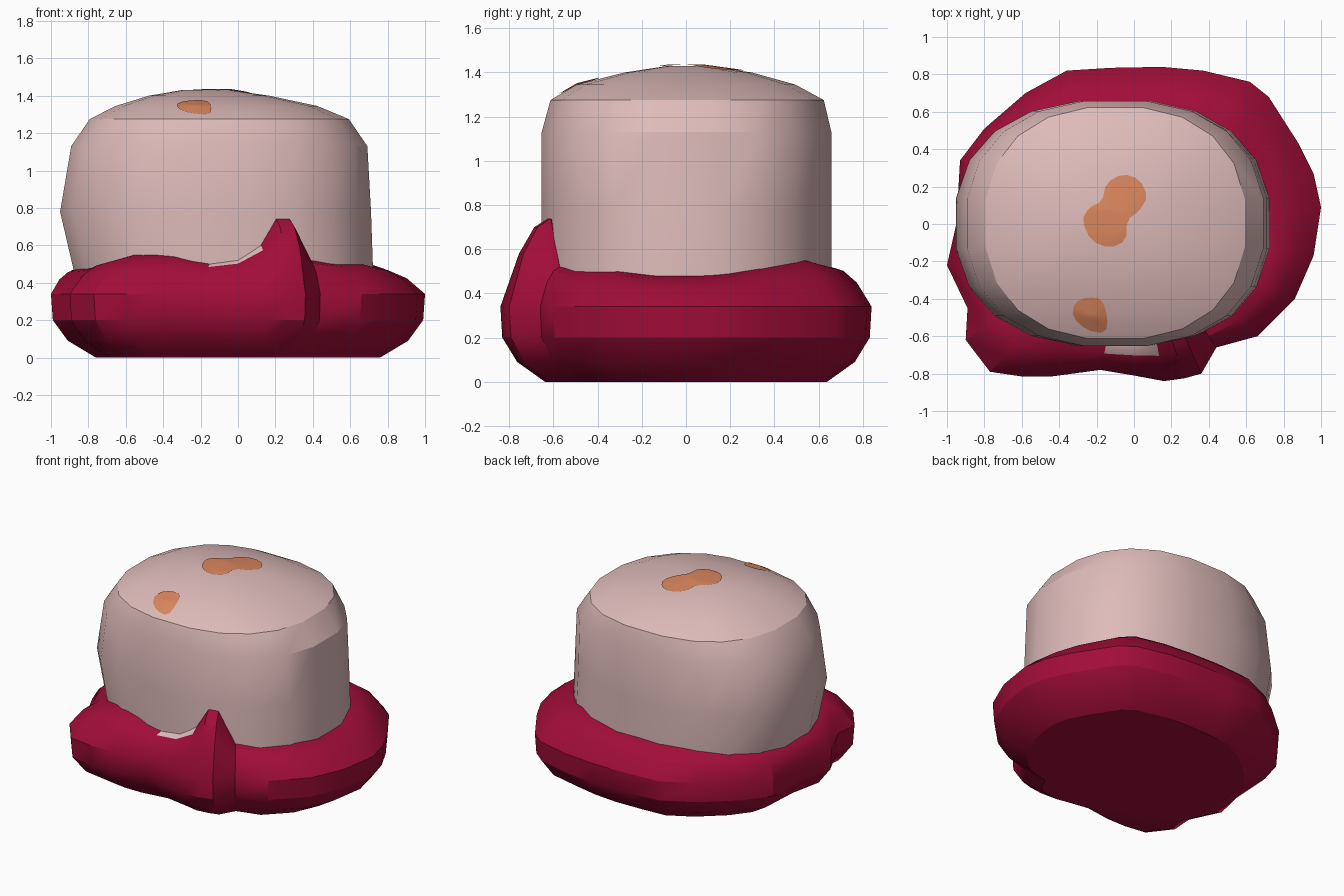
import bpy, bmesh, math
from mathutils import Vector
from mathutils.bvhtree import BVHTree

if "Cube" in bpy.data.objects:
    bpy.data.objects.remove(bpy.data.objects["Cube"])


def material(name, rgb):
    m = bpy.data.materials.new(name)
    m.diffuse_color = (*rgb, 1)
    m.use_nodes = True
    m.node_tree.nodes["Principled BSDF"].inputs["Base Color"].default_value = m.diffuse_color
    return m


PINK = material("pale pink", (0.73, 0.50, 0.49))
RED = material("crimson", (0.36, 0.004, 0.040))
ORANGE = material("soft orange", (0.70, 0.24, 0.11))


def loft(name, rings, mats, angle):
    """Skin closed rings of points; cap both ends."""
    bm = bmesh.new()
    rows = [[bm.verts.new(p) for p in r] for r in rings]
    n = len(rows[0])
    for a, b in zip(rows, rows[1:]):
        for i in range(n):
            j = (i + 1) % n
            bm.faces.new((a[i], a[j], b[j], b[i]))
    bm.faces.new(rows[0][::-1])
    bm.faces.new(rows[-1])
    return finish(name, bm, mats, angle)


def finish(name, bm, mats, angle):
    bmesh.ops.recalc_face_normals(bm, faces=bm.faces)
    me = bpy.data.meshes.new(name)
    bm.to_mesh(me)
    bm.free()
    for m in mats:
        me.materials.append(m)
    ob = bpy.data.objects.new(name, me)
    bpy.context.collection.objects.link(ob)
    bpy.context.view_layer.objects.active = ob
    ob.select_set(True)
    bpy.ops.object.shade_smooth_by_angle(angle=math.radians(angle))
    ob.select_set(False)
    return ob


# crown: rounded-box rings given as z, left, right, front, back
def crown_ring(z, x0, x1, y0, y1, n=20, e=2 / 2.35):
    pts = []
    for i in range(n):
        t = 2 * math.pi * (i + 0.5) / n
        c, s = math.cos(t), math.sin(t)
        x = (x0 + x1) / 2 + (x1 - x0) / 2 * math.copysign(abs(c) ** e, c)
        y = (y0 + y1) / 2 + (y1 - y0) / 2 * math.copysign(abs(s) ** e, s)
        pts.append(Vector((x, y, z)))
    return pts


crown_profile = [
    (0.20, -0.84, 0.73, -0.65, 0.66), (0.48, -0.89, 0.73, -0.66, 0.665),
    (0.78, -0.96, 0.72, -0.66, 0.665), (1.13, -0.90, 0.70, -0.66, 0.665),
    (1.275, -0.80, 0.60, -0.62, 0.63), (1.345, -0.66, 0.43, -0.50, 0.50),
    (1.40, -0.48, 0.17, -0.28, 0.30), (1.43, -0.30, -0.04, -0.08, 0.08)]
crown = loft("crown", [crown_ring(*p) for p in crown_profile], [PINK], 28)

# brim: uneven outline seen from above, with the height where it meets the crown
outline = [
    (1.0, 0.09, .48), (0.96, 0.27, .49), (0.88, 0.43, .51), (0.72, 0.68, .54),
    (0.62, 0.76, .55), (0.37, 0.82, .53), (0.15, 0.84, .52), (-0.12, 0.835, .52),
    (-0.36, 0.82, .52), (-0.58, 0.70, .52), (-0.80, 0.51, .50), (-0.93, 0.34, .48),
    (-0.95, 0.0, .47), (-1.0, -0.22, .47), (-0.89, -0.45, .48), (-0.90, -0.62, .51),
    (-0.77, -0.79, .55), (-0.60, -0.815, .55), (-0.44, -0.815, .54),
    (-0.18, -0.78, .50), (0.0, -0.81, .52), (0.16, -0.84, .60), (0.27, -0.825, .74),
    (0.36, -0.80, .74), (0.44, -0.66, .52), (0.66, -0.60, .50), (0.86, -0.40, .50),
    (0.96, -0.17, .48)]


def crown_edge(x, y):
    """Point of the crown wall straight inward from an outline point."""
    for k in range(100, 40, -1):
        px, py = x * k / 100, y * k / 100
        if (abs(px + 0.08) / 0.81) ** 2.35 + (abs(py) / 0.66) ** 2.35 <= 1:
            break
    return px, py


rings = [[] for _ in range(8)]
for x, y, h in outline:
    cx, cy = crown_edge(x, y)
    for ring, (s, z) in zip(rings, ((0.76, 0.005), (0.91, 0.09), (0.99, 0.2), (1.0, 0.34))):
        ring.append((x * s, y * s, z))
    for ring, t, f in zip(rings[4:], (0.35, 0.7, 1.02, 1.2), (0.6, 0.9, 1.0, 0.9)):
        ring.append((x + (cx - x) * t, y + (cy - y) * t, 0.34 + (h - 0.34) * f))
brim = loft("rolled_brim", rings, [RED, PINK], 28)

# small pink patch where the crown colour spills over the front of the brim
for f in brim.data.polygons:
    c = f.center
    if -0.10 < c.x < 0.13 and -0.73 < c.y < -0.55 and c.z > 0.48:
        f.material_index = 1

# settle the lowest ring on the ground
low = min(v.co.z for v in brim.data.vertices)
for v in brim.data.vertices:
    if v.co.z < low + 0.001:
        v.co.z = 0

# orange spots: thin patches draped over the crown top
tree = BVHTree.FromPolygons([v.co for v in crown.data.vertices],
                            [p.vertices[:] for p in crown.data.polygons])


def drape(x, y):
    hit = tree.ray_cast(Vector((x, y, 3)), Vector((0, 0, -1)))
    return hit[0] + Vector((0, 0, 0.006))


def spot(name, pts, steps=5):
    n = len(pts)
    # soften the outline by one round of corner cutting
    smooth = []
    for i in range(n):
        a, b = Vector(pts[i]), Vector(pts[(i + 1) % n])
        smooth += [a.lerp(b, 0.25), a.lerp(b, 0.75)]
    mid = sum(smooth, Vector((0, 0))) / len(smooth)
    bm = bmesh.new()
    rows = [[bm.verts.new(drape(*mid.lerp(p, k / steps))) for p in smooth]
            for k in range(1, steps + 1)]
    centre = bm.verts.new(drape(*mid))
    for i in range(len(smooth)):
        j = (i + 1) % len(smooth)
        bm.faces.new((centre, rows[0][i], rows[0][j]))
        for a, b in zip(rows, rows[1:]):
            bm.faces.new((a[i], b[i], b[j], a[j]))
    return finish(name, bm, [ORANGE], 30)


spot("large_spot", [(-.06, .27), (.03, .24), (.075, .15), (.03, .07), (-.04, .02),
                    (-.04, -.09), (-.13, -.13), (-.23, -.09), (-.28, .02),
                    (-.24, .09), (-.17, .12), (-.15, .22)][::-1])
spot("small_spot", [(-.25, -.39), (-.17, -.40), (-.14, -.50), (-.15, -.585),
                    (-.25, -.57), (-.33, -.50), (-.32, -.42)])
# spots always face up
for name in ("large_spot", "small_spot"):
    me = bpy.data.objects[name].data
    if me.polygons[0].normal.z < 0:
        me.flip_normals()
